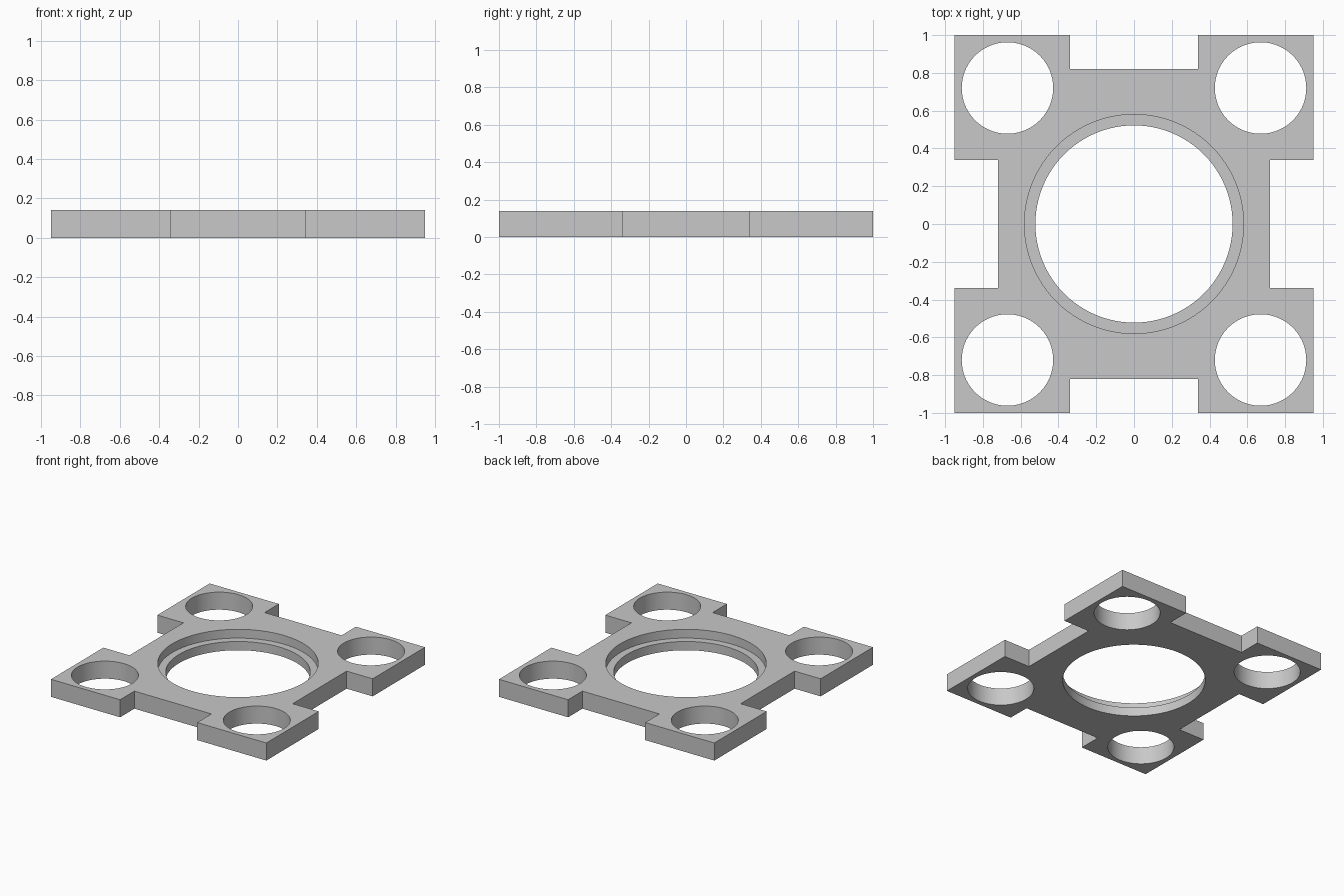
import bpy
import bmesh

default = bpy.data.objects.get("Cube")
if default:
    bpy.data.objects.remove(default, do_unlink=True)

# Overall sizes
HALF_X, HALF_Y, HEIGHT = 0.95, 1.0, 0.14
WAIST_X, WAIST_Y = 0.72, 0.82
NOTCH = 0.34
HOLE_X, HOLE_Y, HOLE_R = 0.67, 0.72, 0.242
BORE_R, RECESS_R, LEDGE_Z = 0.522, 0.58, 0.07

# Material
grey = bpy.data.materials.new("light_grey")
grey.use_nodes = True
colour = (0.58, 0.58, 0.58, 1)
grey.diffuse_color = colour
grey.node_tree.nodes["Principled BSDF"].inputs["Base Color"].default_value = colour

# Plate outline: one corner mirrored into all four, going round anticlockwise
corner = [(WAIST_X, NOTCH), (HALF_X, NOTCH), (HALF_X, HALF_Y),
          (NOTCH, HALF_Y), (NOTCH, WAIST_Y)]
outline = []
for sx, sy in ((1, 1), (-1, 1), (-1, -1), (1, -1)):
    points = corner if sx * sy > 0 else corner[::-1]
    outline += [(sx * x, sy * y, 0) for x, y in points]

bm = bmesh.new()
base = bm.faces.new([bm.verts.new(p) for p in outline])
top = bmesh.ops.extrude_face_region(bm, geom=[base])["geom"]
bmesh.ops.translate(bm, vec=(0, 0, HEIGHT),
                    verts=[v for v in top if isinstance(v, bmesh.types.BMVert)])
bmesh.ops.recalc_face_normals(bm, faces=bm.faces)
mesh = bpy.data.meshes.new("mounting_plate")
bm.to_mesh(mesh)
bm.free()
mesh.materials.append(grey)
plate = bpy.data.objects.new("mounting_plate", mesh)
bpy.context.collection.objects.link(plate)


def cut_hole(x, y, radius, bottom):
    """Cut a round hole from the given height up through the top."""
    upper = HEIGHT + 0.1
    bpy.ops.mesh.primitive_cylinder_add(
        vertices=96, radius=radius, depth=upper - bottom,
        location=(x, y, (upper + bottom) / 2))
    cutter = bpy.context.object
    cutter.name = "hole_cutter"
    cutter.hide_render = True
    cutter.data.materials.append(grey)
    bpy.ops.object.select_all(action="DESELECT")
    plate.select_set(True)
    bpy.context.view_layer.objects.active = plate
    mod = plate.modifiers.new("hole", "BOOLEAN")
    mod.operation = "DIFFERENCE"
    mod.solver = "EXACT"
    mod.object = cutter
    bpy.ops.object.modifier_apply(modifier=mod.name)
    bpy.data.objects.remove(cutter, do_unlink=True)


# Corner holes
for sx in (1, -1):
    for sy in (1, -1):
        cut_hole(sx * HOLE_X, sy * HOLE_Y, HOLE_R, -0.1)

# Central bore with a wider recess leaving a ledge
cut_hole(0, 0, BORE_R, -0.1)
cut_hole(0, 0, RECESS_R, LEDGE_Z)

# Smooth hole walls, crisp edges
bpy.ops.object.shade_smooth_by_angle(angle=0.5)
